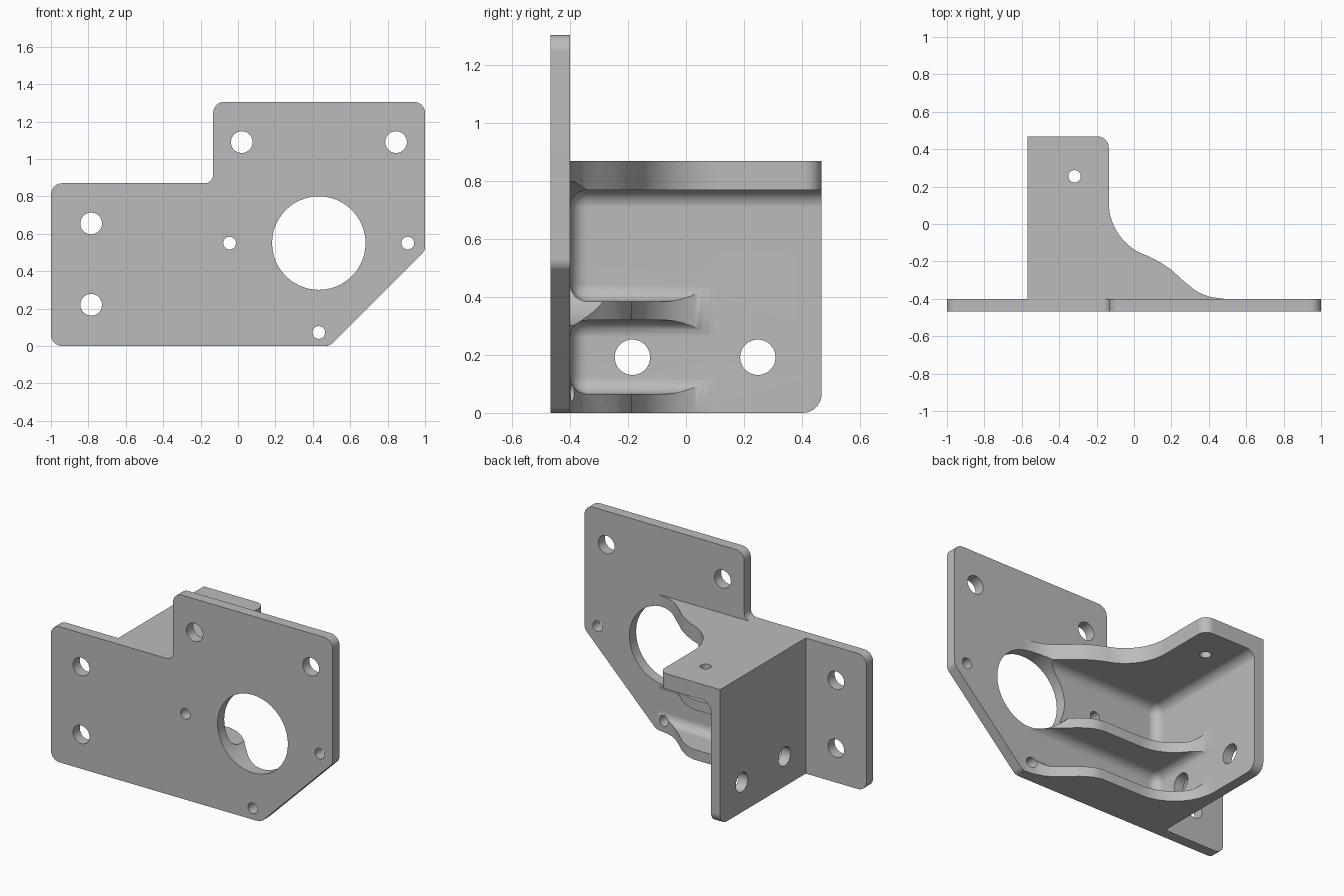
import bpy, bmesh, math
from mathutils import Vector

cube = bpy.data.objects.get("Cube")
if cube:
    bpy.data.objects.remove(cube, do_unlink=True)

grey = bpy.data.materials.new("plain_grey")
grey.use_nodes = True
grey.diffuse_color = (0.5, 0.5, 0.5, 1)
grey.node_tree.nodes["Principled BSDF"].inputs["Base Color"].default_value = (0.5, 0.5, 0.5, 1)

# Ways to place a 2D outline (u, v) extruded by w
FRONT = lambda u, v, w: (u, w, v)
SIDE = lambda u, v, w: (w, u, v)
TOP = lambda u, v, w: (u, v, w)


def rounded(corners, steps=8):
    """Outline from (u, v, radius) corners, with each corner filleted."""
    out = []
    for i, (u, v, r) in enumerate(corners):
        p = Vector((u, v))
        if not r:
            out.append(p)
            continue
        a = (Vector(corners[i - 1][:2]) - p).normalized()
        b = (Vector(corners[(i + 1) % len(corners)][:2]) - p).normalized()
        half = a.angle(b) / 2
        centre = p + (a + b).normalized() * (r / math.sin(half))
        start = p + a * (r / math.tan(half)) - centre
        end = p + b * (r / math.tan(half)) - centre
        sweep = math.pi - 2 * half
        for k in range(steps + 1):
            t = k / steps
            out.append(centre + (start * math.sin((1 - t) * sweep)
                                 + end * math.sin(t * sweep)) / math.sin(sweep))
    return out


def arc(cu, cv, r, a0, a1, steps=16):
    angles = [math.radians(a0 + (a1 - a0) * k / steps) for k in range(steps + 1)]
    return [(cu + r * math.cos(a), cv + r * math.sin(a)) for a in angles]


def make_object(name, bm):
    bmesh.ops.recalc_face_normals(bm, faces=bm.faces)
    mesh = bpy.data.meshes.new(name)
    bm.to_mesh(mesh)
    bm.free()
    mesh.materials.append(grey)
    obj = bpy.data.objects.new(name, mesh)
    bpy.context.collection.objects.link(obj)
    return obj


def prism(name, outline, place, lo, hi):
    bm = bmesh.new()
    rings = [[bm.verts.new(place(p[0], p[1], w)) for p in outline] for w in (lo, hi)]
    for ring in rings:
        bm.faces.new(ring)
    n = len(outline)
    for i in range(n):
        j = (i + 1) % n
        bm.faces.new((rings[0][i], rings[0][j], rings[1][j], rings[1][i]))
    return make_object(name, bm)


def pocket(name, low, high, radius):
    """Box with rounded edges, which leaves fillets where it cuts."""
    bm = bmesh.new()
    bmesh.ops.create_cube(bm, size=1)
    for v in bm.verts:
        v.co = [lo if c < 0 else hi for c, lo, hi in zip(v.co, low, high)]
    bmesh.ops.bevel(bm, geom=bm.edges[:], offset=radius, segments=6,
                    profile=0.5, affect='EDGES')
    return make_object(name, bm)


def activate(obj):
    bpy.ops.object.select_all(action='DESELECT')
    obj.select_set(True)
    bpy.context.view_layer.objects.active = obj


def combine(target, tool, operation='DIFFERENCE'):
    tool.hide_render = True
    mod = target.modifiers.new("combine", 'BOOLEAN')
    mod.operation, mod.object, mod.solver = operation, tool, 'EXACT'
    activate(target)
    bpy.ops.object.modifier_apply(modifier=mod.name)
    bpy.data.objects.remove(tool, do_unlink=True)


def drill(target, u, v, r, place, lo, hi):
    circle = arc(u, v, r, 0, 360, 48)[:-1]
    combine(target, prism("drill", circle, place, lo, hi))


wall_in, plate_back, wall_out, back = -0.505, -0.40, -0.57, 0.468

# Gusset body: wall, top flange and ribs share one sweeping edge
sweep = [(0.14, -0.205), (0.20, -0.245), (0.26, -0.30), (0.32, -0.35),
         (0.36, -0.373), (0.41, -0.39), (0.48, plate_back)]
flange = [(wall_out, -0.43), (wall_out, back)]
flange += arc(-0.195, back - 0.06, 0.06, 90, 0, 8)
flange += arc(0.165, 0.115, 0.30, 180, 253) + sweep + [(0.48, -0.43)]
bracket = prism("motor_mount_bracket", flange, TOP, 0, 0.87)

# Rounded lower corner of the side wall
combine(bracket, prism("corner", rounded([(-1, 0, 0), (back, 0, 0.065), (back, 2, 0), (-1, 2, 0)]),
                       SIDE, -1, 1), 'INTERSECT')

# Pockets between the flange and the two ribs
for low, high in ((0.385, 0.77), (0.065, 0.32)):
    combine(bracket, pocket("pocket", (wall_in, plate_back, low), (2, 2, high), 0.06))

# Ribs trimmed back to run out into the wall
trim = [(wall_in, 2)] + arc(-0.205, 0.115, 0.30, 180, 270) + [(0.08, -0.186)]
trim += sweep + [(2, plate_back), (2, 2)]
combine(bracket, prism("rib_trim", trim, TOP, -1, 0.6))

# Front plate with a cut-off corner
plate = prism("plate", rounded([
    (-1, 0, 0.06), (0.49, 0, 0.06), (1, 0.51, 0.05), (1, 1.305, 0.06),
    (-0.133, 1.305, 0.06), (-0.133, 0.87, 0.045), (-1, 0.87, 0.06)]),
    FRONT, -0.468, plate_back)
combine(bracket, plate, 'UNION')

# Holes through the plate: bore, corner bolts and small screws
drill(bracket, 0.432, 0.55, 0.25, FRONT, -1, 1)
for x, z in ((0.02, 1.09), (0.845, 1.09), (-0.785, 0.655), (-0.785, 0.22)):
    drill(bracket, x, z, 0.058, FRONT, -1, 1)
for x, z in ((-0.045, 0.55), (0.908, 0.55), (0.432, 0.072)):
    drill(bracket, x, z, 0.034, FRONT, -1, 1)

# Holes through the side wall and the top flange
for y in (-0.185, 0.248):
    drill(bracket, y, 0.192, 0.061, SIDE, -1, -0.3)
drill(bracket, -0.318, 0.255, 0.033, TOP, 0.6, 1)

# Smooth the curves, keep the edges crisp
activate(bracket)
bpy.ops.object.shade_smooth_by_angle(angle=math.radians(30))
weighted = bracket.modifiers.new("weighted_normals", 'WEIGHTED_NORMAL')
weighted.keep_sharp = True
